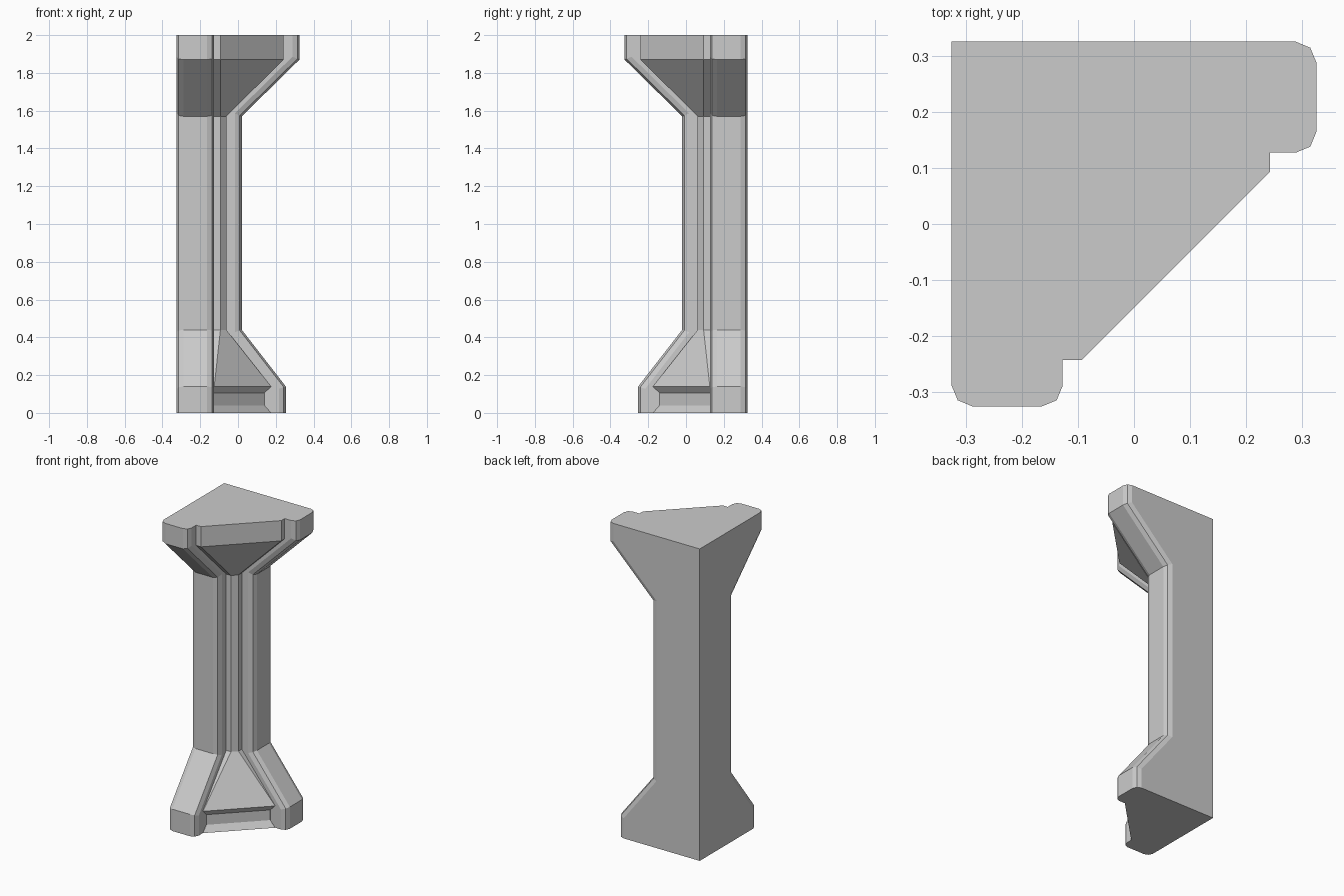
import bpy, bmesh
from mathutils import Matrix

if "Cube" in bpy.data.objects:
    bpy.data.objects.remove(bpy.data.objects["Cube"])

W = 0.325      # half width; the two wall faces lie at x=-W and y=W
IN = 0.127     # inner side of each arm
SWAP = Matrix(((0, -1, 0, 0), (-1, 0, 0, 0), (0, 0, 1, 0), (0, 0, 0, 1)))  # mirror across the diagonal


def finish(bm, name):
    me = bpy.data.meshes.new(name)
    bm.to_mesh(me)
    bm.free()
    ob = bpy.data.objects.new(name, me)
    bpy.context.collection.objects.link(ob)
    return ob


def arm(name, mirrored):
    # Side profile (x, z) extruded along y, end edges rounded, mitred at the corner
    prof = [(-W, 0), (0.253, 0), (0.253, 0.14), (0.02, 0.44),
            (0.02, 1.57), (W, 1.87), (W, 2), (-W, 2)]
    bm = bmesh.new()
    f = bm.faces.new([bm.verts.new((x, IN, z)) for x, z in prof])
    ext = bmesh.ops.extrude_face_region(bm, geom=[f])["geom"]
    for v in ext:
        if isinstance(v, bmesh.types.BMVert):
            v.co.y = W
    # extrusion of a lone face keeps the first face as the other cap
    bmesh.ops.recalc_face_normals(bm, faces=bm.faces[:])
    rim = [e for e in bm.edges
           if abs(e.verts[0].co.y - e.verts[1].co.y) < 1e-5
           and min(v.co.x for v in e.verts) > -0.3]
    bmesh.ops.bevel(bm, geom=rim, offset=0.037, segments=2, profile=0.5,
                    affect='EDGES', clamp_overlap=False)
    bmesh.ops.bisect_plane(bm, geom=bm.verts[:] + bm.edges[:] + bm.faces[:],
                           plane_co=(0, 0, 0), plane_no=(1, 1, 0), clear_inner=True)
    if mirrored:
        bm.transform(SWAP)
        bmesh.ops.reverse_faces(bm, faces=bm.faces[:])
    return finish(bm, name)


def core(name):
    # Diagonal web between the arms: (height, reach, step) per level
    levels = [(0, 0.175, 0.126), (0.04, 0.14, 0.126), (0.105, 0.14, 0.126),
              (0.14, 0.175, 0.126), (0.44, -0.062, 0.093), (1.57, -0.062, 0.093),
              (1.87, 0.242, 0.093), (2, 0.242, 0.093)]
    bm = bmesh.new()
    rings = []
    for z, e, d in levels:
        pts = [(-IN, IN), (-IN, -e), (-d, -e), (e, d), (e, IN)]
        rings.append([bm.verts.new((x, y, z)) for x, y in pts])
    hidden = []
    for a, b in zip(rings, rings[1:]):
        for i in range(5):
            j = (i + 1) % 5
            f = bm.faces.new((a[i], a[j], b[j], b[i]))
            if i in (0, 4):
                hidden.append(f)
    bm.faces.new(rings[0][::-1])
    bm.faces.new(rings[-1])
    bmesh.ops.recalc_face_normals(bm, faces=bm.faces[:])
    # drop the sides buried against the arms
    bmesh.ops.delete(bm, geom=hidden, context='FACES')
    return finish(bm, name)


arm("back_arm", False)
arm("left_arm", True)
core("diagonal_core")
